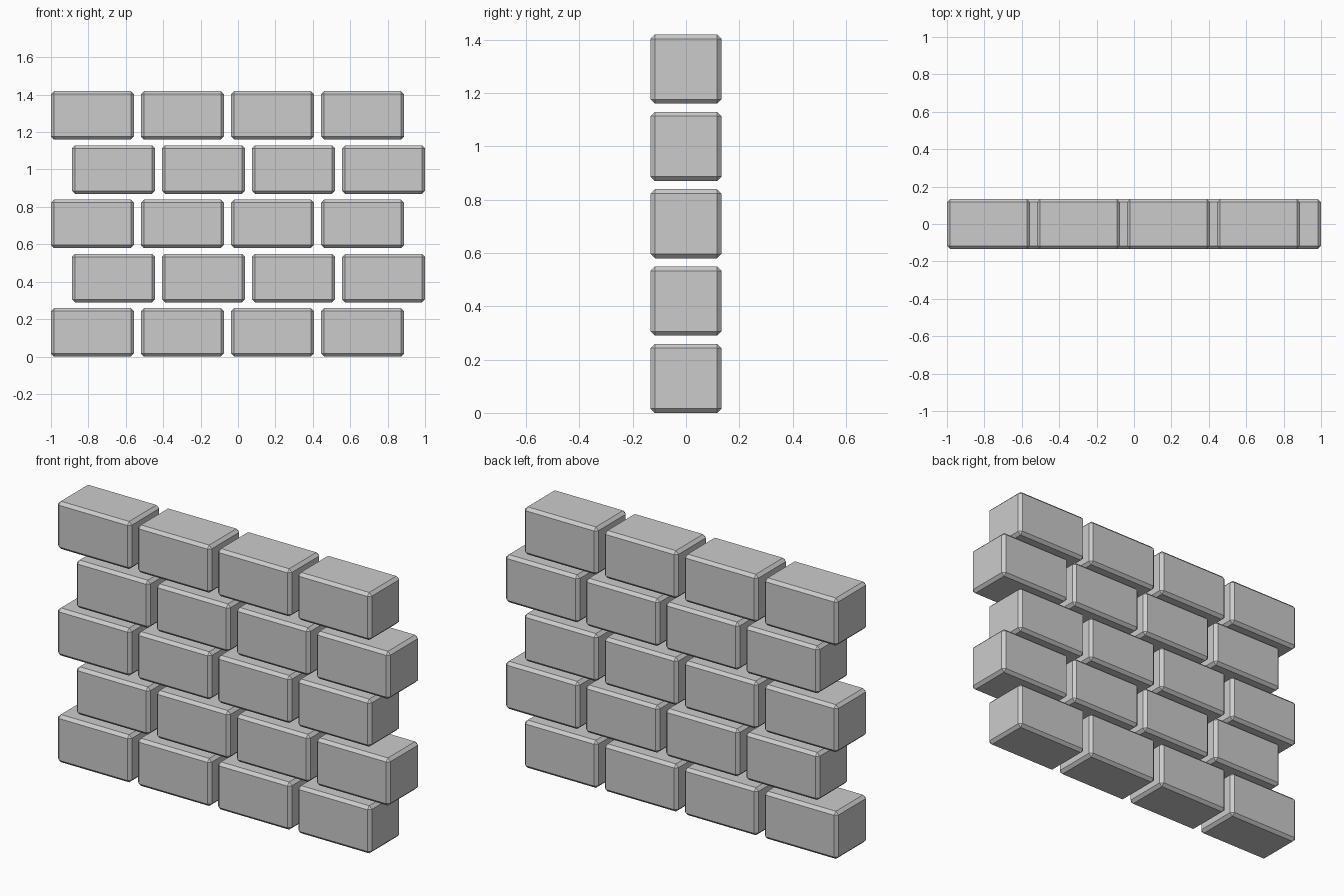
import bpy, bmesh
from mathutils import Matrix

if "Cube" in bpy.data.objects:
    bpy.data.objects.remove(bpy.data.objects["Cube"])

BRICK = (0.443, 0.266, 0.259)   # length, depth, height
STEP_X, STEP_Z = 0.4815, 0.29   # spacing including the open joints
COLUMNS, ROWS = 4, 5
CHAMFER = 0.016

# one chamfered brick, shared by the whole wall
bm = bmesh.new()
bmesh.ops.create_cube(bm, size=1, matrix=Matrix.Diagonal((*BRICK, 1)))
bmesh.ops.bevel(bm, geom=bm.edges[:], offset=CHAMFER, offset_type='OFFSET',
                segments=1, affect='EDGES')
bmesh.ops.recalc_face_normals(bm, faces=bm.faces[:])
mesh = bpy.data.meshes.new("brick")
bm.to_mesh(mesh)
bm.free()

# courses alternate between the left and right ends of the wall
row_length = STEP_X * (COLUMNS - 1) + BRICK[0]
for row in range(ROWS):
    start = -1 if row % 2 == 0 else 1 - row_length
    for col in range(COLUMNS):
        brick = bpy.data.objects.new(f"brick_row{row + 1}_{col + 1}", mesh)
        brick.location = (start + BRICK[0] / 2 + col * STEP_X, 0,
                          BRICK[2] / 2 + row * STEP_Z)
        bpy.context.collection.objects.link(brick)
